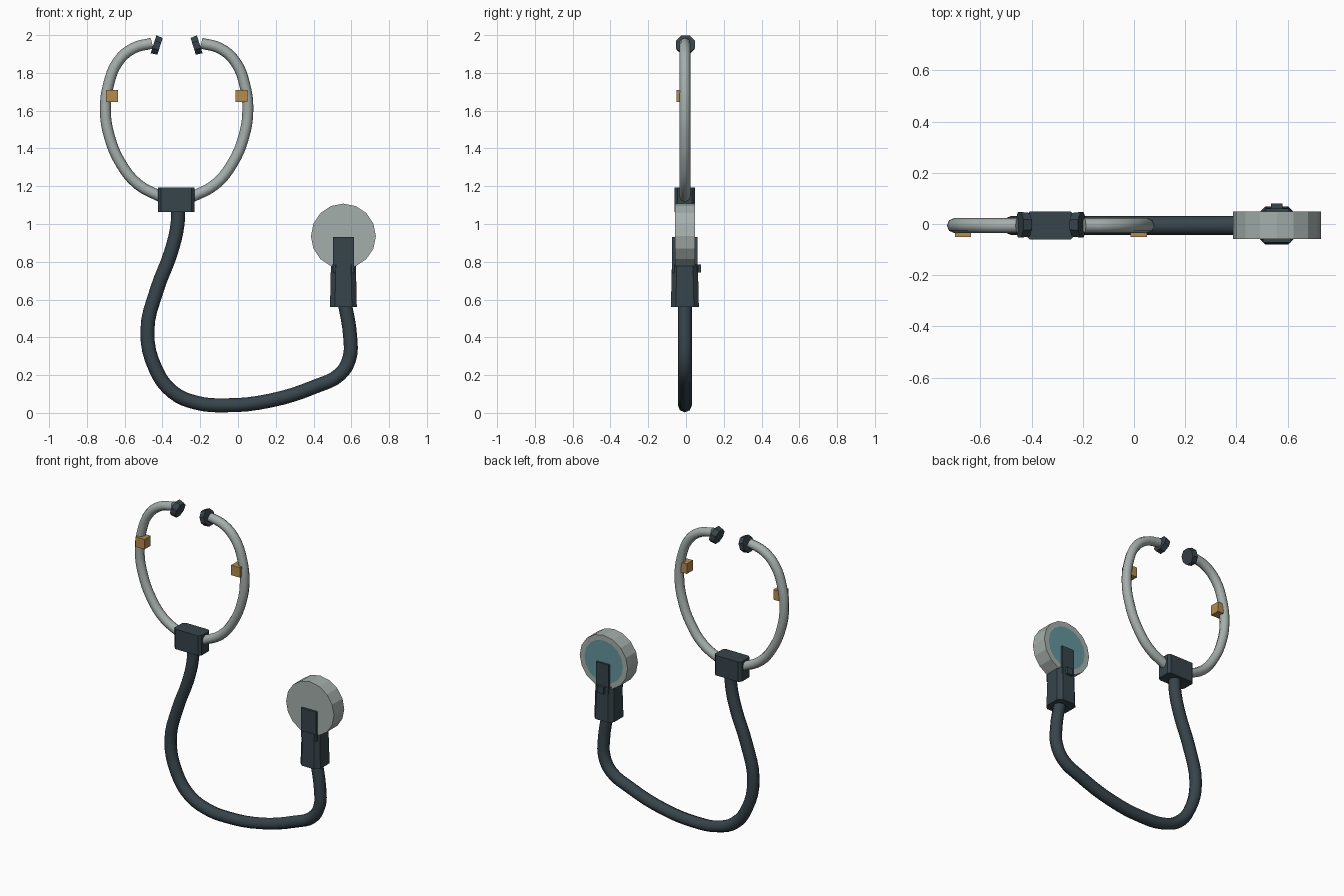
import bpy, bmesh, math
from mathutils import Vector, Matrix

if "Cube" in bpy.data.objects:
    bpy.data.objects.remove(bpy.data.objects["Cube"])

CX = -0.325      # middle of the headset
DX = 0.558       # middle of the chest piece
Y = -0.006       # shared depth of the tubing


def material(name, rgb):
    m = bpy.data.materials.new(name)
    m.diffuse_color = (*rgb, 1)
    m.use_nodes = True
    m.node_tree.nodes["Principled BSDF"].inputs["Base Color"].default_value = m.diffuse_color
    return m


METAL = material("grey metal", (0.376, 0.429, 0.413))
DARK = material("dark rubber", (0.038, 0.058, 0.070))
GOLD = material("brass", (0.456, 0.262, 0.080))
TEAL = material("teal membrane", (0.127, 0.305, 0.342))


def finish(name, bm, *mats):
    bmesh.ops.recalc_face_normals(bm, faces=bm.faces)
    me = bpy.data.meshes.new(name)
    bm.to_mesh(me)
    bm.free()
    for m in mats:
        me.materials.append(m)
    ob = bpy.data.objects.new(name, me)
    bpy.context.collection.objects.link(ob)
    return ob


def tube(name, pts, radius, mat):
    """Smooth round tube through (x, z) points."""
    cu = bpy.data.curves.new(name, 'CURVE')
    cu.dimensions = '3D'
    cu.bevel_depth = radius
    cu.bevel_resolution = 2
    cu.resolution_u = 4
    cu.use_fill_caps = True
    sp = cu.splines.new('BEZIER')
    sp.bezier_points.add(len(pts) - 1)
    for bp, (x, z) in zip(sp.bezier_points, pts):
        bp.co = (x, Y, z)
        bp.handle_left_type = bp.handle_right_type = 'AUTO'
    cu.materials.append(mat)
    ob = bpy.data.objects.new(name, cu)
    bpy.context.collection.objects.link(ob)


def block(name, x, y, z, mat, chamfer=0, taper=1):
    """Box from (min, max) ranges, optional top taper and chamfered upright edges."""
    bm = bmesh.new()
    bmesh.ops.create_cube(bm, size=1)
    mid = [(a + b) / 2 for a, b in (x, y, z)]
    size = [b - a for a, b in (x, y, z)]
    for v in bm.verts:
        k = taper if v.co.z > 0 else 1
        v.co = (mid[0] + v.co.x * size[0] * k, mid[1] + v.co.y * size[1] * k,
                mid[2] + v.co.z * size[2])
    if chamfer:
        up = [e for e in bm.edges if abs(e.verts[0].co.z - e.verts[1].co.z) > 0.01]
        bmesh.ops.bevel(bm, geom=up, offset=chamfer, segments=1, affect='EDGES')
    return finish(name, bm, mat)


# headset: mirrored metal tubes, brass blocks and ear tips
arm = [(-0.455, 1.957), (-0.555, 1.93), (-0.635, 1.86), (-0.685, 1.74), (-0.702, 1.60),
       (-0.68, 1.46), (-0.62, 1.32), (-0.53, 1.21), (-0.40, 1.14)]
for side, s in (("left", 1), ("right", -1)):
    tube(side + "_ear_tube", [(CX + s * (x - CX), z) for x, z in arm], 0.029, METAL)
    bx = CX - s * 0.343
    block(side + "_brass_block", (bx - 0.032, bx + 0.032), (-0.051, 0.012),
          (1.645, 1.71), GOLD)
    bm = bmesh.new()
    axis = Vector((0.95 * s, 0, -0.30))
    turn = axis.to_track_quat('Z', 'Y').to_matrix().to_4x4()
    place = Matrix.Translation((CX - s * 0.105, Y + 0.003, 1.946))
    bmesh.ops.create_cone(bm, cap_ends=True, segments=8, radius1=0.054, radius2=0.050,
                          depth=0.036,
                          matrix=place @ turn @ Matrix.Rotation(math.pi / 8, 4, 'Z'))
    finish(side + "_ear_tip", bm, DARK)

# junction and hose
block("tube_junction", (-0.424, -0.23), (-0.060, 0.048), (1.063, 1.192), DARK, 0.016)
tube("hose", [(-0.318, 1.10), (-0.320, 1.0), (-0.355, 0.85), (-0.43, 0.65), (-0.48, 0.43),
              (-0.435, 0.23), (-0.345, 0.11), (-0.225, 0.055), (-0.07, 0.040),
              (0.17, 0.065), (0.41, 0.14), (0.54, 0.205), (0.59, 0.29),
              (0.594, 0.40), (0.562, 0.60)], 0.037, DARK)

# chest piece drum with an inset membrane on the back
bm = bmesh.new()
bmesh.ops.create_cone(bm, cap_ends=True, segments=16, radius1=0.172, radius2=0.172,
                      depth=0.106, matrix=Matrix.Translation((DX, -0.005, 0.936))
                      @ Matrix.Rotation(-math.pi / 2, 4, 'X'))
bm.normal_update()
back = [f for f in bm.faces if f.normal.y > 0.9]
bmesh.ops.inset_region(bm, faces=back, thickness=0.034, depth=0)
for f in back:
    f.material_index = 1
finish("chest_drum", bm, METAL, TEAL)

# handle: tapered body, front and back prongs, small knob
block("handle_body", (DX - 0.071, DX + 0.071), (-0.080, 0.068), (0.56, 0.785), DARK,
      0.026, 0.93)
block("front_prong", (DX - 0.055, DX + 0.055), (-0.073, -0.052), (0.74, 0.93), DARK)
block("back_prong", (DX - 0.045, DX + 0.045), (0.040, 0.061), (0.74, 0.93), DARK)
block("handle_knob", (DX - 0.022, DX + 0.022), (0.045, 0.080), (0.742, 0.786), DARK)
